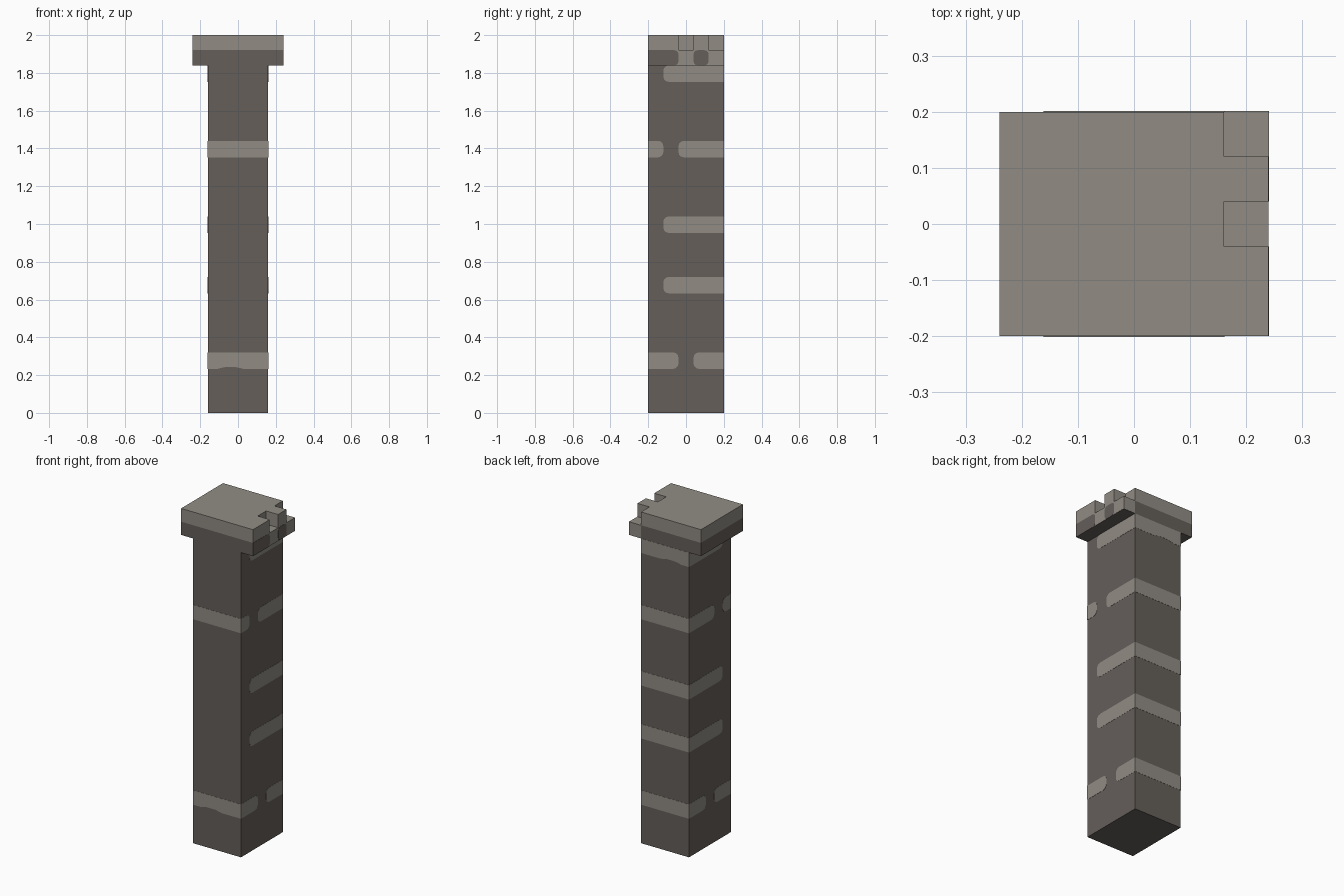
import bpy, bmesh
from math import sin, cos, pi

cube = bpy.data.objects.get("Cube")
if cube:
    bpy.data.objects.remove(cube, do_unlink=True)

W, D = 0.16, 0.2            # column half width and half depth
CAP, LIP, MID, TOP = 0.24, 1.84, 1.92, 2.0
SKIN = 0.001                # how far painted bands stand proud


def material(name, rgb):
    m = bpy.data.materials.new(name)
    m.use_nodes = True
    m.diffuse_color = (*rgb, 1)
    m.node_tree.nodes["Principled BSDF"].inputs["Base Color"].default_value = (*rgb, 1)
    return m


dark = material("dark stone", (0.13, 0.114, 0.102))
light = material("light stone", (0.283, 0.262, 0.231))


def finish(name, bm, *mats):
    bmesh.ops.recalc_face_normals(bm, faces=bm.faces)
    mesh = bpy.data.meshes.new(name)
    bm.to_mesh(mesh)
    bm.free()
    for m in mats:
        mesh.materials.append(m)
    ob = bpy.data.objects.new(name, mesh)
    bpy.context.collection.objects.link(ob)
    return ob


def loft(name, sections, mat):
    """Skin a list of matching closed sections and cap both ends."""
    bm = bmesh.new()
    rings = [[bm.verts.new(p) for p in s] for s in sections]
    n = len(rings[0])
    for a, b in zip(rings, rings[1:]):
        for i in range(n):
            j = (i + 1) % n
            bm.faces.new((a[i], a[j], b[j], b[i]))
    bm.faces.new(rings[0])
    bm.faces.new(rings[-1])
    return finish(name, bm, mat)


def box(name, lo, hi, mat):
    outline = [(lo[0], lo[1]), (hi[0], lo[1]), (hi[0], hi[1]), (lo[0], hi[1])]
    return loft(name, [[(x, y, z) for x, y in outline] for z in (lo[2], hi[2])], mat)


def rounded(y0, y1, z0, z1, r=0.028, steps=3):
    """Side outline; only ends that stop short of the column edge are rounded."""
    pts = []
    corners = ((y1, z1, -1, -1, 0), (y0, z1, 1, -1, 1), (y0, z0, 1, 1, 2), (y1, z0, -1, 1, 3))
    for y, z, sy, sz, quarter in corners:
        if abs(y) >= D:
            pts.append((y, z))
            continue
        for k in range(steps + 1):
            a = (quarter + k / steps) * pi / 2
            pts.append((y + sy * r + r * cos(a), z + sz * r + r * sin(a)))
    return pts


def band(name, y0, y1, top, wavy=False):
    """Light course running through the column and showing on three faces."""
    bottom = top - 0.087
    prof = rounded(y0, y1, bottom, top)
    edge = W + SKIN
    stations = ((-edge, 0), (-0.11, 0), (-0.07, 1), (-0.01, 1), (0.03, 0), (edge, 0))
    sections = []
    for x, lift in stations if wavy else (stations[0], stations[-1]):
        sections.append([(x, y, z + (0.009 * lift if z < bottom + 0.001 else 0)) for y, z in prof])
    return loft(name, sections, light)


# Column
box("column", (-W, -D, 0), (W, D, LIP), dark)

# Light stone courses, from the back face round onto both sides
B = D + SKIN
for i, (start, top) in enumerate(((0.04, 0.32), (-0.12, 0.72), (-0.12, 1.04), (-0.04, 1.44), (-0.12, LIP))):
    band(f"back_course_{i + 1}", start, B, top, wavy=(top == LIP))
# Courses from the front face round onto both sides
band("front_course_lower", -B, -0.04, 0.32, wavy=True)
band("front_course_upper", -B, -0.12, 1.44)

# Lower half of the cap: light on its top and its left end, dark elsewhere
lower = box("cap_lower", (-CAP, -D, LIP), (CAP, D, MID), dark)
lower.data.materials.append(light)
for f in lower.data.polygons:
    f.material_index = int(f.normal.z > 0.5 or f.normal.x > 0.5)
box("cap_corner", (W, 0.12, LIP + SKIN), (CAP + SKIN / 2, B, MID), light)

# Dark patches between the notches on the left end
for name, y0, y1 in (("patch_front", -D, -0.04), ("patch_middle", 0.04, 0.12)):
    prof = rounded(y0, y1, LIP, MID, r=0.022)
    loft(name, [[(x, y, z) for y, z in prof] for x in (CAP - SKIN, CAP + SKIN)], dark)

# Upper half of the cap with two square notches on the left end
outline = [(-CAP, -D), (CAP, -D), (CAP, -0.04), (W, -0.04), (W, 0.04), (CAP, 0.04),
           (CAP, 0.12), (W, 0.12), (W, D), (-CAP, D)]
loft("cap_upper", [[(x, y, z) for x, y in outline] for z in (MID, TOP)], light)
